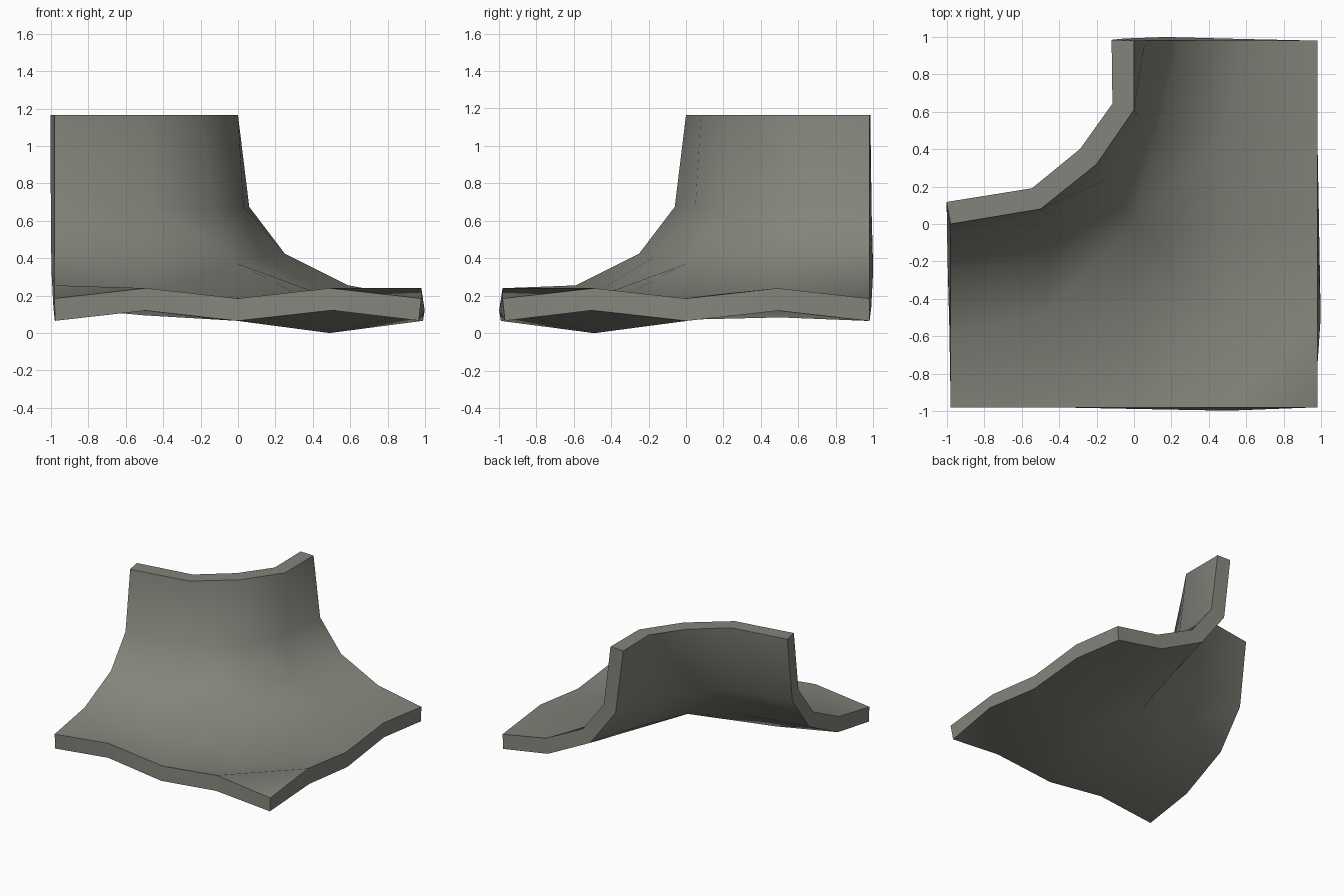
import bpy, bmesh, math
from mathutils import Vector

if "Cube" in bpy.data.objects:
    bpy.data.objects.remove(bpy.data.objects["Cube"])

THICK = 0.12
R = 0.98
S = 0.49

# rings of the surface, each running from the left edge round to the back edge
rim = [(-R, 0, 1.165), (-.5, .08, 1.165), (-.2, .32, 1.165), (0, .61, 1.165), (0, R, 1.165)]
wall = [(-R, -.06, .675), (-.46, .05, .675), (-.14, .24, .655), (.03, .57, .675), (.06, R, .675)]
foot = [(-R, -.25, .425), (-.45, -.17, .41), (0, 0, .37), (.13, .49, .41), (.25, R, .425)]
floor = [(-R, -.59, .255), (-S, -S, .21), (0, -S, .19), (S, -S, .12),
         (S, 0, .19), (S, S, .20), (.59, R, .255)]
plan = [(x, -R) for x in (-R, -S, 0, S, R)] + [(R, y) for y in (-S, 0, S, R)]
border = [(x, y, .24 if i % 2 else .185) for i, (x, y) in enumerate(plan)]

bm = bmesh.new()
top = [[bm.verts.new(p) for p in ring] for ring in (rim, wall, foot, floor, border)]


def skin(rings):
    for a, b in zip(rings, rings[1:]):
        m = len(a) // 2
        turn = len(b) - len(a)              # 2 where the ring turns a square corner
        for k in range(len(a) - 1):
            s = turn if k >= m else 0
            q = (a[k], b[k + s], b[k + s + 1], a[k + 1])
            if turn and k == m - 1:         # folds running into the corner
                bm.faces.new((q[0], q[1], q[3]))
                bm.faces.new((q[1], q[2], q[3]))
            elif turn and k == m:
                bm.faces.new((q[0], q[1], q[2]))
                bm.faces.new((q[0], q[2], q[3]))
            else:
                bm.faces.new(q)
        if turn:
            o, l, c, r = a[m], b[m], b[m + 1], b[m + 2]
            tris = ((o, l, c), (o, c, r)) if len(a) == 5 else ((o, l, r), (l, c, r))
            for t in tris:
                bm.faces.new(t)


skin(top)
bm.normal_update()

# underside: copy offset along the surface normals
under = []
for i, ring in enumerate(top):
    row = []
    for v in ring:
        n = v.normal.copy()
        if i == 0:
            n.z = 0                         # keep the wall top level
        if v == top[3][3]:
            n = Vector((0, 0, 1))
        row.append(bm.verts.new(v.co - n.normalized() * THICK))
    under.append(row)
old = set(bm.faces)
skin(under)
bmesh.ops.reverse_faces(bm, faces=[f for f in bm.faces if f not in old])


# cut edges joining both skins
def outline(g):
    return g[0] + [r[-1] for r in g[1:-1]] + g[-1][::-1] + [r[0] for r in g[-2:0:-1]]


a, b = outline(top), outline(under)
for k in range(len(a)):
    n = (k + 1) % len(a)
    bm.faces.new((a[k], a[n], b[n], b[k]))
bmesh.ops.recalc_face_normals(bm, faces=bm.faces)

me = bpy.data.meshes.new("cliff_corner")
bm.to_mesh(me)
bm.free()
ob = bpy.data.objects.new("cliff_corner", me)
bpy.context.collection.objects.link(ob)

mat = bpy.data.materials.new("stone_grey")
mat.diffuse_color = (0.23, 0.23, 0.20, 1)
mat.use_nodes = True
mat.node_tree.nodes["Principled BSDF"].inputs["Base Color"].default_value = mat.diffuse_color
me.materials.append(mat)

bpy.context.view_layer.objects.active = ob
ob.select_set(True)
bpy.ops.object.shade_smooth_by_angle(angle=math.radians(50))
